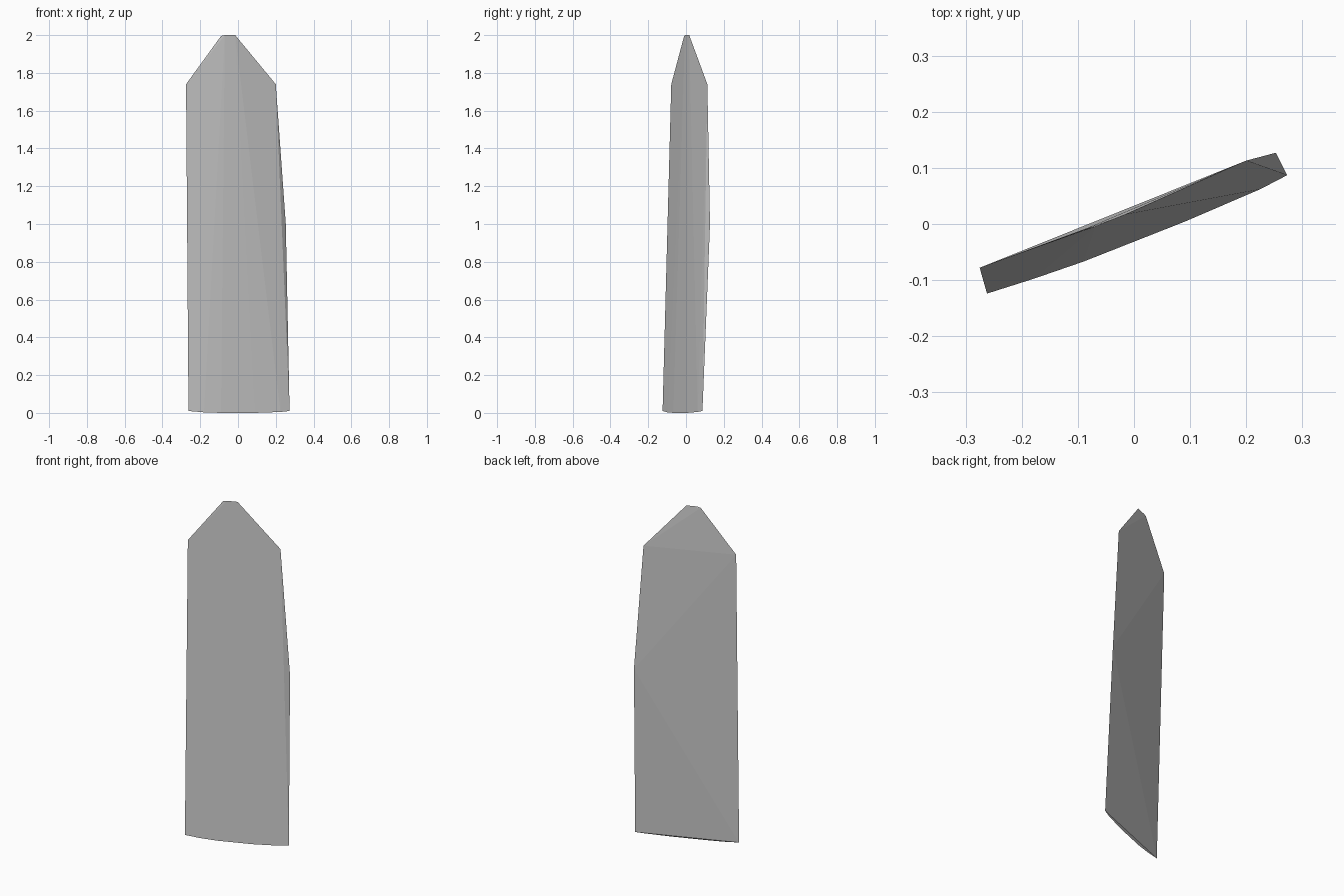
import bpy, bmesh

if "Cube" in bpy.data.objects:
    bpy.data.objects.remove(bpy.data.objects["Cube"])

# corners of the twisted plank: left edge, kinked right edge, blunt tip
left = [(-0.262, -0.124, 0.01), (-0.275, -0.078, 1.74)]
right = [(0.273, 0.087, 0.01), (0.253, 0.127, 1.0), (0.2, 0.113, 1.74)]
tip = [(-0.09, -0.01, 1.995), (-0.07, -0.005, 2.0), (-0.015, 0.017, 2.0)]
# shallow bowed lower front edge
bow = [(-0.18, -0.098, 0.003), (-0.09, -0.067, 0.0),
       (0.09, 0.004, 0.0), (0.225, 0.062, 0.005)]

# stretch a faceted skin over the corners
bm = bmesh.new()
for p in left + right + tip + bow:
    bm.verts.new(p)
res = bmesh.ops.convex_hull(bm, input=bm.verts[:])
loose = [v for v in bm.verts if not v.link_faces]
bmesh.ops.delete(bm, geom=loose, context='VERTS')
bmesh.ops.recalc_face_normals(bm, faces=bm.faces[:])

mesh = bpy.data.meshes.new("pointed_plank")
bm.to_mesh(mesh)
bm.free()
plank = bpy.data.objects.new("pointed_plank", mesh)
bpy.context.collection.objects.link(plank)
